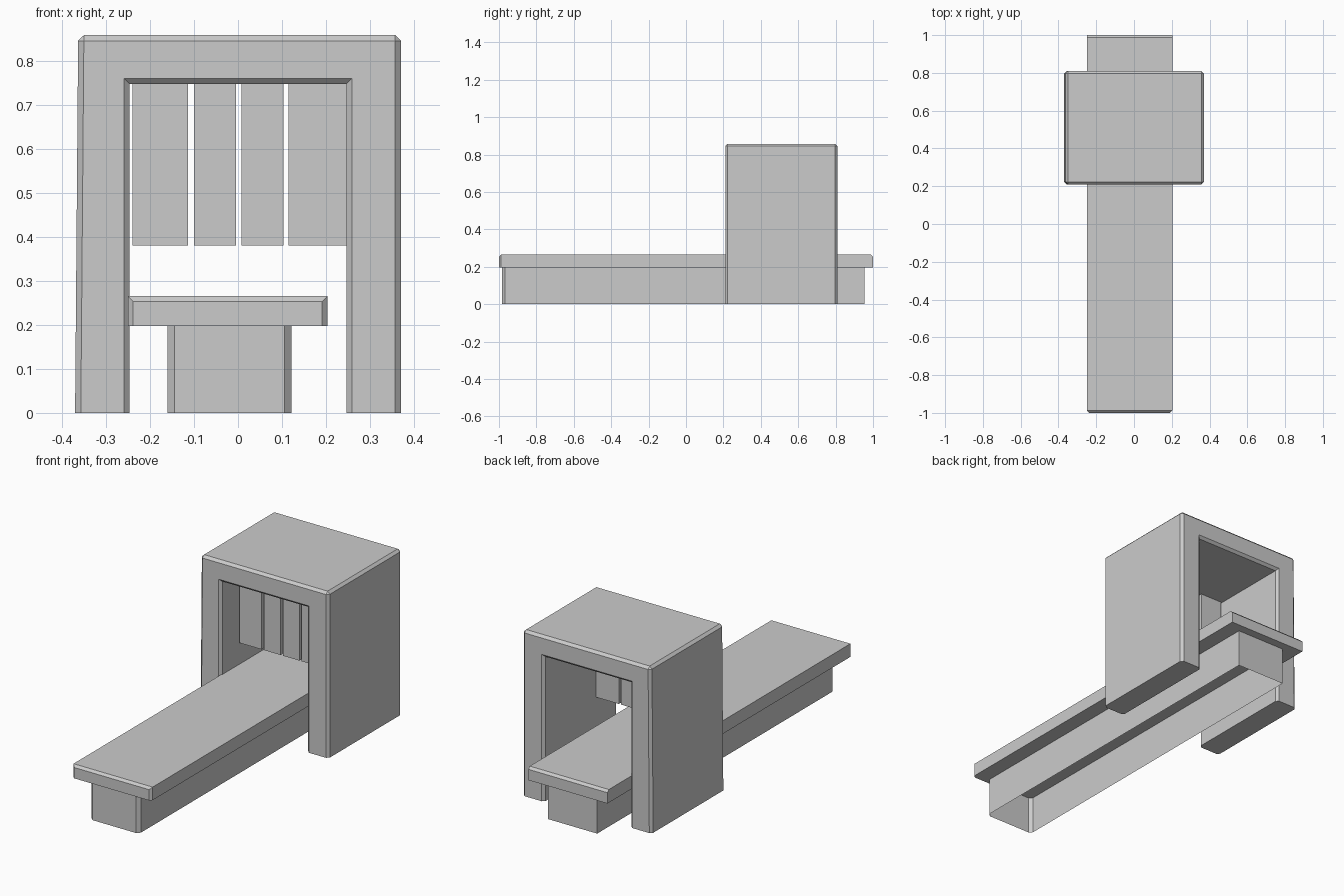
import bpy
import bmesh

cube = bpy.data.objects.get("Cube")
if cube:
    bpy.data.objects.remove(cube, do_unlink=True)

grey = bpy.data.materials.new("plain grey")
grey.use_nodes = True
colour = (0.6, 0.6, 0.6, 1)
grey.diffuse_color = colour
grey.node_tree.nodes["Principled BSDF"].inputs["Base Color"].default_value = colour


def extrude_part(name, profile, y0, y1, bevel=0, bevel_rule=None, drop_rule=None):
    """Extrude an xz profile from y0 to y1, chamfer chosen edges, drop chosen faces."""
    bm = bmesh.new()
    face = bm.faces.new([bm.verts.new((x, y0, z)) for x, z in profile])
    moved = bmesh.ops.extrude_face_region(bm, geom=[face])["geom"]
    for v in moved:
        if isinstance(v, bmesh.types.BMVert):
            v.co.y = y1
    # The starting face is kept or restored so the solid is closed
    bmesh.ops.holes_fill(bm, edges=[e for e in bm.edges if e.is_boundary], sides=0)
    bmesh.ops.recalc_face_normals(bm, faces=bm.faces[:])
    if bevel:
        edges = [e for e in bm.edges
                 if bevel_rule((e.verts[0].co + e.verts[1].co) / 2,
                               e.verts[1].co - e.verts[0].co)]
        bmesh.ops.bevel(bm, geom=edges, offset=bevel, offset_type='OFFSET',
                        segments=1, profile=0.5, affect='EDGES', clamp_overlap=True)
    if drop_rule:
        bm.normal_update()
        bmesh.ops.delete(bm, geom=[f for f in bm.faces if drop_rule(f.normal)],
                         context='FACES_ONLY')
    mesh = bpy.data.meshes.new(name)
    bm.to_mesh(mesh)
    bm.free()
    mesh.materials.append(grey)
    obj = bpy.data.objects.new(name, mesh)
    bpy.context.collection.objects.link(obj)
    return obj


def rect(x0, x1, z0, z1):
    return [(x0, z0), (x1, z0), (x1, z1), (x0, z1)]


# Scanner housing: an arch, chamfered around both openings and along the roof
half, inner, roof, ceiling = 0.37, 0.246, 0.858, 0.747
arch = [(-half, 0), (-inner, 0), (-inner, ceiling), (inner, ceiling),
        (inner, 0), (half, 0), (half, roof), (-half + 0.007, roof)]
extrude_part("housing_arch", arch, 0.21, 0.81, 0.013,
             lambda m, d: m.z > 0.01 and (abs(d.y) < 0.01 or m.z > 0.8))

# Bed slab: chamfered front end and top rim at the back
extrude_part("bed_slab", rect(-0.25, 0.203, 0.197, 0.265), -1, 1, 0.012,
             lambda m, d: m.y < -0.9 and abs(d.y) < 0.01 and m.z > 0.2
             or m.y > 0.9 and m.z > 0.26)

# Pedestal: a hollow skirt, open underneath, with chamfered front corners
extrude_part("pedestal", rect(-0.16, 0.122, 0, 0.2), -0.985, 0.955, 0.016,
             lambda m, d: m.y < -0.9 and abs(d.z) > 0.1,
             lambda n: abs(n.z) > 0.9)

# Hanging curtain strips inside the arch
for i, (x0, x1) in enumerate([(-0.24, -0.113), (-0.1, -0.005),
                              (0.008, 0.103), (0.115, 0.246)]):
    extrude_part(f"curtain_strip_{i + 1}", rect(x0, x1, 0.38, ceiling), 0.355, 0.385)
